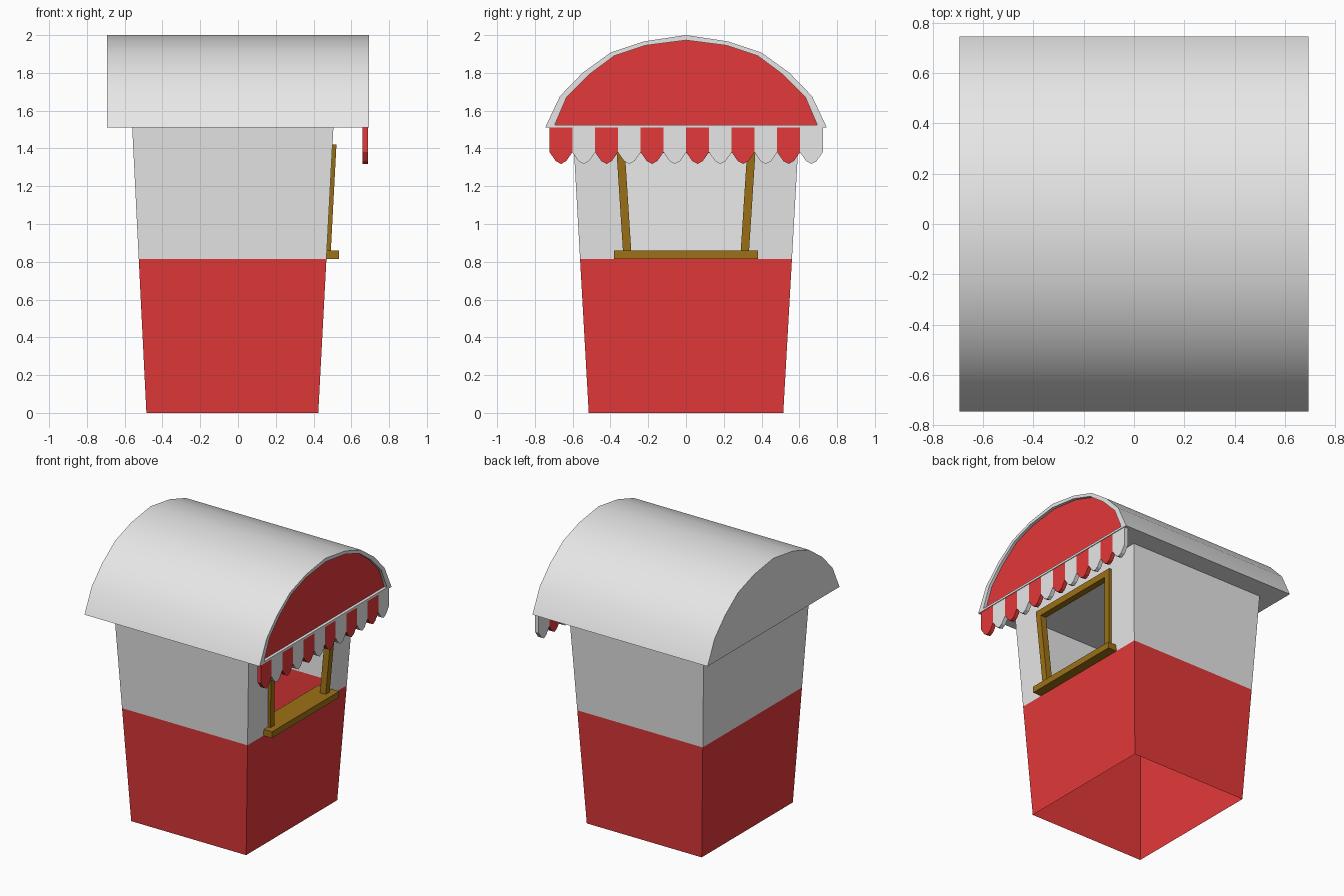
import bpy, bmesh, math

if "Cube" in bpy.data.objects:
    bpy.data.objects.remove(bpy.data.objects["Cube"])

def material(name, rgb):
    m = bpy.data.materials.new(name)
    m.diffuse_color = (*rgb, 1)
    m.use_nodes = True
    m.node_tree.nodes["Principled BSDF"].inputs["Base Color"].default_value = m.diffuse_color
    return m

WHITE = material("white", (0.80, 0.80, 0.80))
RED = material("red", (0.77, 0.04, 0.04))
BROWN = material("brown", (0.335, 0.165, 0.008))

def finish(name, bm, mats, recalc=True):
    if recalc:
        bmesh.ops.recalc_face_normals(bm, faces=bm.faces)
    me = bpy.data.meshes.new(name)
    bm.to_mesh(me)
    bm.free()
    for m in mats:
        me.materials.append(m)
    ob = bpy.data.objects.new(name, me)
    bpy.context.collection.objects.link(ob)
    return ob

def loft(name, rings, mats, end_index=0):
    """Closed solid through rings of equal point count; last cap gets end_index."""
    bm = bmesh.new()
    vs = [[bm.verts.new(p) for p in r] for r in rings]
    n = len(vs[0])
    for a, b in zip(vs, vs[1:]):
        for i in range(n):
            j = (i + 1) % n
            bm.faces.new((a[i], a[j], b[j], b[i]))
    bm.faces.new(vs[0])
    bm.faces.new(vs[-1]).material_index = end_index
    return finish(name, bm, mats)

def rect(x0, x1, y0, y1, z):
    return [(x0, y0, z), (x1, y0, z), (x1, y1, z), (x0, y1, z)]

# Tapered booth: thin shell, open at the bottom
SEAM, TOP = 0.815, 1.51
def lerp(a, b, z):
    return a + (b - a) * z / TOP
def back_x(z): return lerp(-0.485, -0.56, z)
def front_x(z): return lerp(0.425, 0.505, z)
def half_y(z): return lerp(0.515, 0.60, z)
def post_y(z): return 0.312 + 0.036 * (z - 0.86) / 0.56   # centre line of window posts

bm = bmesh.new()
def quad(pts, idx):
    bm.faces.new([bm.verts.new(p) for p in pts]).material_index = idx

def wall_ring(z):
    return rect(back_x(z), front_x(z), -half_y(z), half_y(z), z)

for z0, z1, idx in ((0, SEAM, 1), (SEAM, TOP, 0)):
    lo, hi = wall_ring(z0), wall_ring(z1)
    for i in range(4):
        if i == 1 and idx == 0:
            continue                       # serving side is built around the window
        j = (i + 1) % 4
        quad((lo[i], lo[j], hi[j], hi[i]), idx)

# Serving wall around the window opening
HEAD = 1.40
def wp(y, z): return (front_x(z), y, z)
for s in (-1, 1):
    pts = [wp(s * post_y(SEAM), SEAM), wp(s * half_y(SEAM), SEAM),
           wp(s * half_y(HEAD), HEAD), wp(s * post_y(HEAD), HEAD)]
    quad(pts if s > 0 else pts[::-1], 0)
quad((wp(-half_y(HEAD), HEAD), wp(half_y(HEAD), HEAD),
      wp(half_y(TOP), TOP), wp(-half_y(TOP), TOP)), 0)
bmesh.ops.remove_doubles(bm, verts=bm.verts, dist=1e-5)
finish("booth_walls", bm, [WHITE, RED], recalc=False)

# Vaulted roof with a recessed red gable panel
def arch(half):
    return [(-y, z) for y, z in half] + [(y, z) for y, z in half[-2::-1]]
outer = arch([(0.746, 1.51), (0.667, 1.677), (0.548, 1.80), (0.40, 1.907), (0.22, 1.967), (0, 2.0)])
inner = arch([(0.695, 1.525), (0.632, 1.672), (0.515, 1.79), (0.38, 1.89), (0.217, 1.945), (0, 1.973)])
def ring(x, prof): return [(x, y, z) for y, z in prof]
roof = loft("roof", [ring(-0.693, outer), ring(0.693, outer), ring(0.693, inner), ring(0.672, inner)],
            [WHITE, RED], end_index=1)
bpy.context.view_layer.objects.active = roof
roof.select_set(True)
bpy.ops.object.shade_smooth_by_angle(angle=math.radians(30))
roof.select_set(False)

# Scalloped awning strip in alternating colours
W = 1.446 / 12
flap = [(0, 1.51), (0, 1.38), (0.27, 1.333), (0.5, 1.318), (0.73, 1.333), (1, 1.38), (1, 1.51)]
for i in range(12):
    prof = [(-0.722 + (i + t) * W, z) for t, z in flap]
    loft(f"awning_flap_{i + 1}", [ring(0.66, prof), ring(0.688, prof)], [WHITE if i % 2 else RED])

# Counter sill
loft("counter_sill", [rect(0.37, 0.535, -0.38, 0.38, z) for z in (0.815, 0.86)], [BROWN])

# Window posts leaning with the wall, and the head beam between them
def frame_ring(y0, y1, z):
    return rect(front_x(z) - 0.025, front_x(z) + 0.021, y0, y1, z)
for s, side in ((-1, "left"), (1, "right")):
    loft(f"window_post_{side}",
         [frame_ring(s * post_y(z) - 0.022, s * post_y(z) + 0.022, z) for z in (0.86, 1.42)], [BROWN])
loft("window_head", [frame_ring(-post_y(z) + 0.022, post_y(z) - 0.022, z) for z in (1.375, 1.42)], [BROWN])
